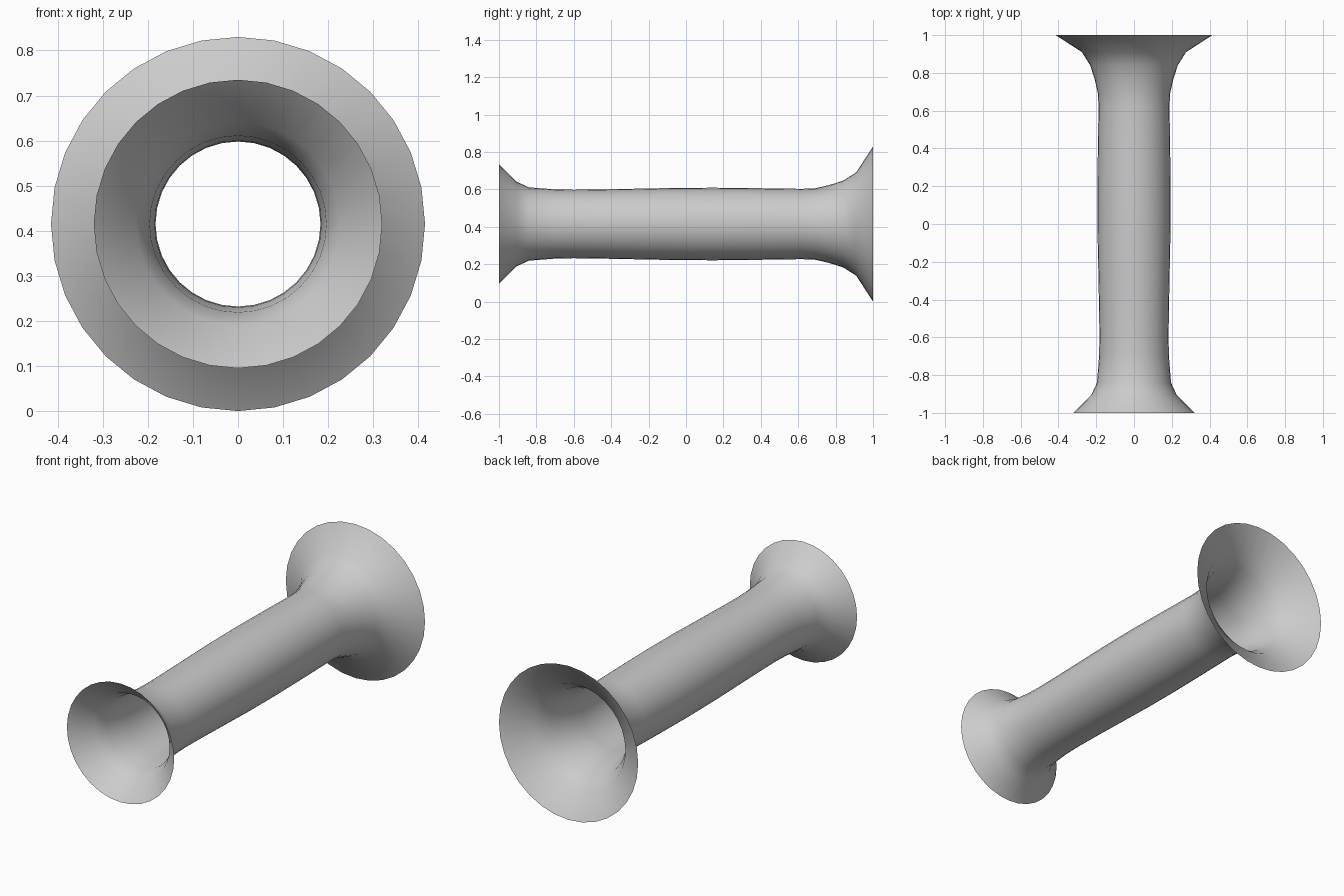
import bpy, bmesh
from math import sin, cos, tau

if "Cube" in bpy.data.objects:
    bpy.data.objects.remove(bpy.data.objects["Cube"])

SIDES = 32
AXIS_Z = 0.415

# profile along the tube: (y, radius), open flared ends
PROFILE = [(-1.0, 0.32), (-0.905, 0.226), (-0.84, 0.196), (-0.70, 0.185),
           (-0.60, 0.183), (-0.45, 0.185), (-0.25, 0.189), (-0.05, 0.193),
           (0.15, 0.194), (0.35, 0.192), (0.62, 0.188), (0.69, 0.191),
           (0.765, 0.208), (0.84, 0.232), (0.91, 0.276), (1.0, 0.415)]

# flared tube: rings joined by quads
bm = bmesh.new()
rings = [[bm.verts.new((r * sin(tau * i / SIDES), y, AXIS_Z + r * cos(tau * i / SIDES)))
          for i in range(SIDES)] for y, r in PROFILE]
for a, b in zip(rings, rings[1:]):
    for i in range(SIDES):
        j = (i + 1) % SIDES
        bm.faces.new((a[i], a[j], b[j], b[i])).smooth = True
bmesh.ops.recalc_face_normals(bm, faces=bm.faces)

mesh = bpy.data.meshes.new("flared_tube")
bm.to_mesh(mesh)
bm.free()
bpy.context.collection.objects.link(bpy.data.objects.new("flared_tube", mesh))
